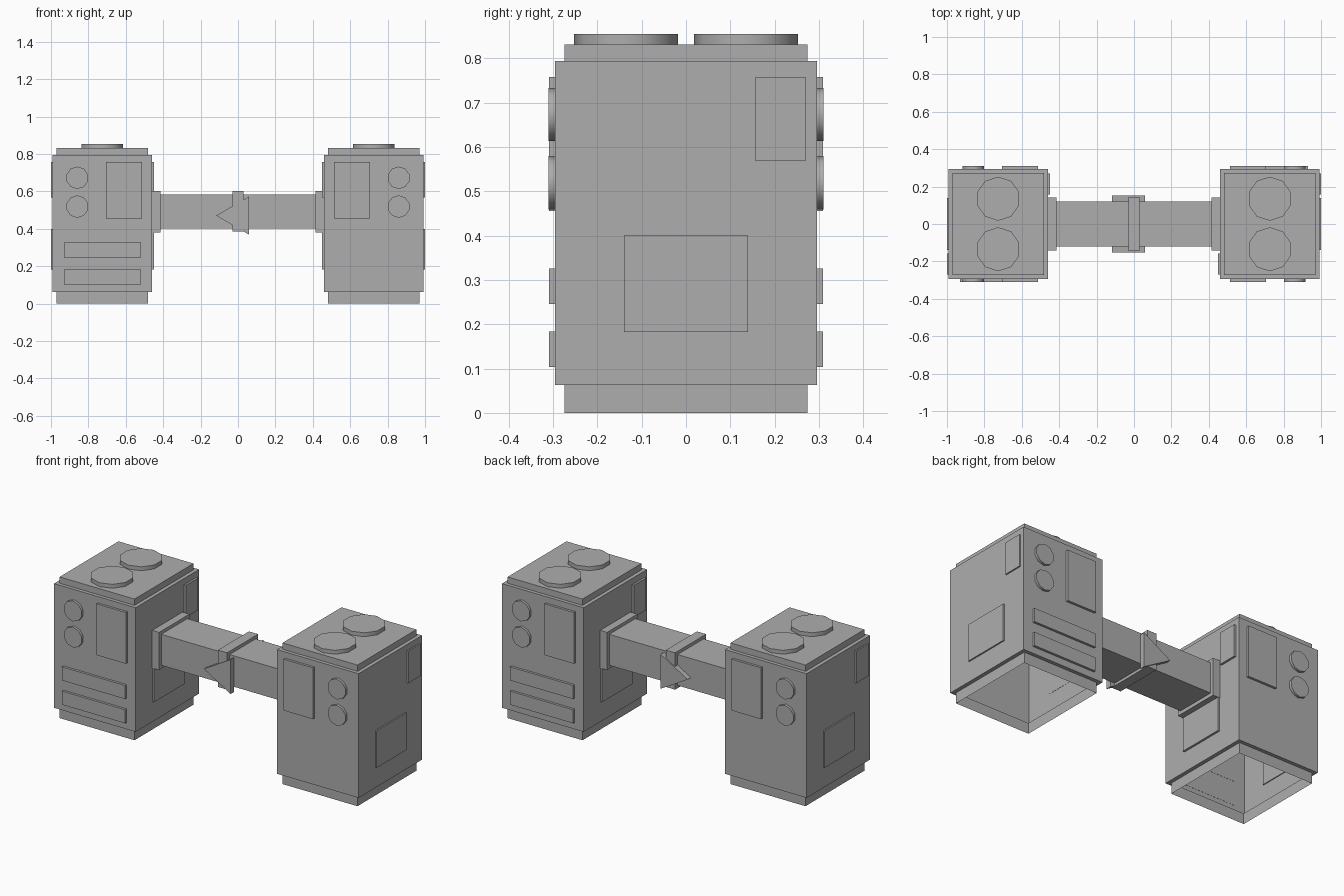
import bpy, bmesh, math
from mathutils import Matrix, Vector

if "Cube" in bpy.data.objects:
    bpy.data.objects.remove(bpy.data.objects["Cube"])

GREY = (0.42, 0.42, 0.42, 1)
grey = bpy.data.materials.new("plain_grey")
grey.use_nodes = True
grey.diffuse_color = GREY
grey.node_tree.nodes["Principled BSDF"].inputs["Base Color"].default_value = GREY


def finish(name, bm, smooth=False):
    mesh = bpy.data.meshes.new(name)
    bmesh.ops.recalc_face_normals(bm, faces=bm.faces[:])
    bm.to_mesh(mesh)
    bm.free()
    mesh.materials.append(grey)
    ob = bpy.data.objects.new(name, mesh)
    bpy.context.collection.objects.link(ob)
    if smooth:
        bpy.ops.object.select_all(action='DESELECT')
        ob.select_set(True)
        bpy.context.view_layer.objects.active = ob
        bpy.ops.object.shade_smooth_by_angle(angle=math.radians(40))
    return ob


def box(name, x, y, z):
    """Box from three (low, high) ranges."""
    bm = bmesh.new()
    bmesh.ops.create_cube(bm, size=1)
    for v in bm.verts:
        v.co = Vector([(a + b) / 2 + c * (b - a) for c, (a, b) in zip(v.co, (x, y, z))])
    return finish(name, bm)


def disc(name, centre, radius, depth, sides, tilt=0.0, spin=0.0, smooth=True):
    """Prism along z, spun about its axis, then tilted about x."""
    bm = bmesh.new()
    bmesh.ops.create_cone(bm, cap_ends=True, segments=sides, radius1=radius,
                          radius2=radius, depth=depth,
                          matrix=Matrix.Translation(centre) @ Matrix.Rotation(tilt, 4, 'X')
                          @ Matrix.Rotation(spin, 4, 'Z'))
    return finish(name, bm, smooth)


def shell(name, cx):
    """Stepped casing, open underneath."""
    bm = bmesh.new()
    body, trim = (0.266, 0.295), (0.244, 0.274)
    rings = []
    for (hx, hy), z in ((trim, 0), (trim, 0.063), (body, 0.063),
                        (body, 0.794), (trim, 0.794), (trim, 0.831)):
        rings.append([bm.verts.new((cx + sx * hx, sy * hy, z))
                      for sx, sy in ((-1, -1), (1, -1), (1, 1), (-1, 1))])
    for low, high in zip(rings, rings[1:]):
        for i in range(4):
            j = (i + 1) % 4
            bm.faces.new((low[i], low[j], high[j], high[i]))
    bm.faces.new(rings[-1])
    return finish(name, bm)


def pod(side):
    """One casing with all its fittings, built on the right."""
    cx = -0.726
    parts = [shell(side + "_casing", cx)]
    # Round caps on the lid
    for y in (-0.135, 0.135):
        parts.append(disc(side + "_lid_cap", (cx, y, 0.842), 0.1175, 0.024, 10, spin=math.pi / 10 * 2))
    # Round knobs and tall panel on front and back
    for s in (-1, 1):
        for z in (0.673, 0.519):
            parts.append(disc(side + "_knob", (-0.859, s * 0.302, z), 0.06, 0.016, 10, tilt=math.pi / 2))
        ys = sorted((s * 0.294, s * 0.309))
        parts.append(box(side + "_tall_panel", (-0.705, -0.514), ys, (0.455, 0.757)))
    # Two wide vents on the front only
    for z in (0.103, 0.246):
        parts.append(box(side + "_vent", (-0.93, -0.518), (-0.309, -0.294), (z, z + 0.08)))
    # Panels on the two end faces
    for s, x in ((1, (-0.461, -0.448)), (-1, (-1.0, -0.987))):
        parts.append(box(side + "_side_panel", x, (-0.14, 0.14), (0.182, 0.4)))
        parts.append(box(side + "_corner_panel", x, sorted((s * 0.157, s * 0.27)), (0.568, 0.757)))
    # Collar where the bar meets the casing
    parts.append(box(side + "_collar", (-0.46, -0.415), (-0.141, 0.141), (0.38, 0.602)))
    return parts


# Two pods, the second turned half way round
pod("right")
for part in pod("left"):
    part.data.transform(Matrix.Rotation(math.pi, 4, 'Z'))

# Connecting bar with a central band
box("bar", (-0.415, 0.415), (-0.121, 0.121), (0.401, 0.583))
box("band", (-0.03, 0.03), (-0.144, 0.144), (0.385, 0.602))

# Triangular badges on front and back of the bar
for s in (-1, 1):
    disc("triangle_badge", (0, s * 0.136, 0.471), 0.117, 0.032, 3,
         tilt=math.pi / 2, spin=math.pi / 2, smooth=False)
